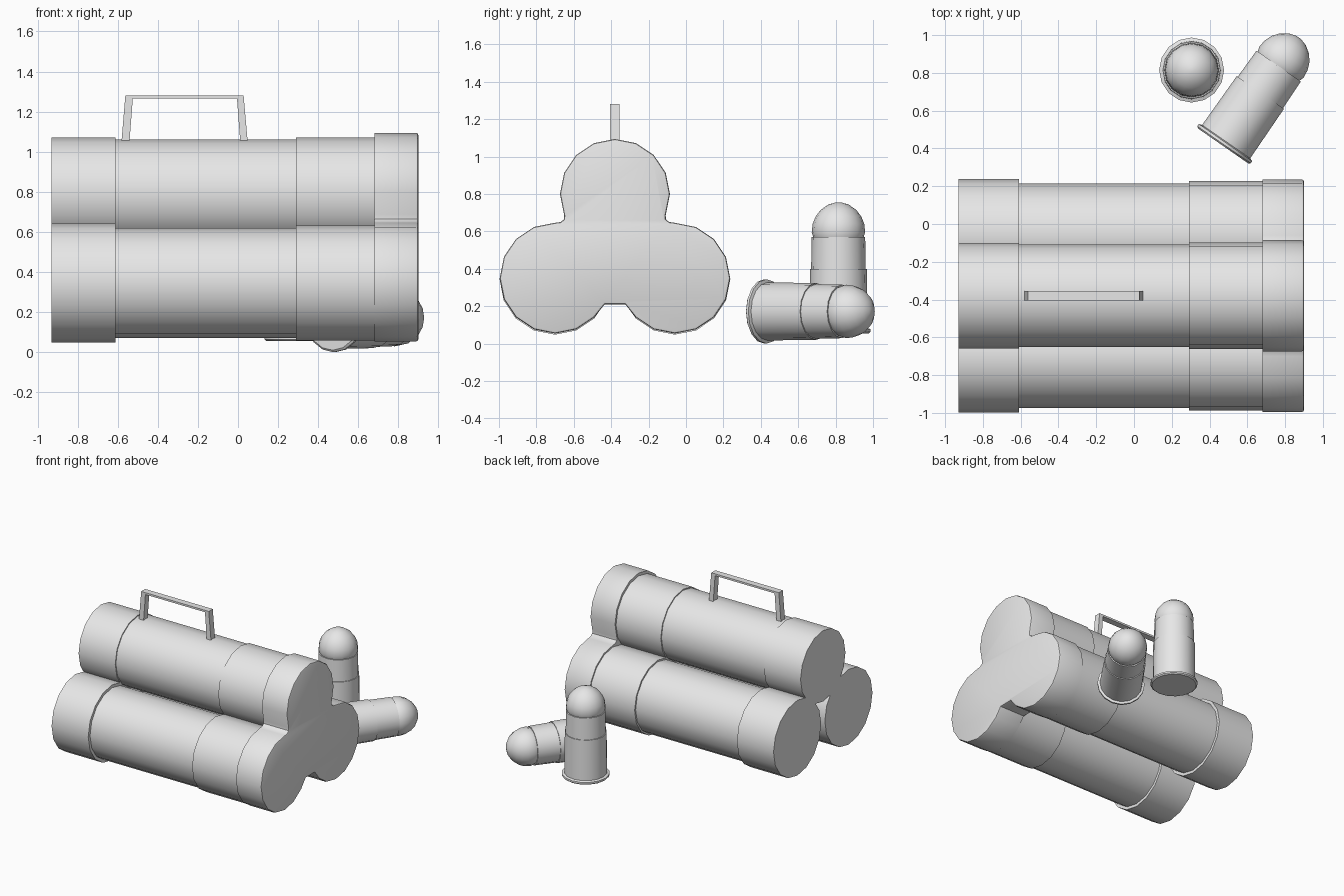
import bpy, bmesh, math
from mathutils import Matrix, Vector

if "Cube" in bpy.data.objects:
    bpy.data.objects.remove(bpy.data.objects["Cube"])

grey = bpy.data.materials.new("plain grey")
grey.diffuse_color = (0.8, 0.8, 0.8, 1)
grey.use_nodes = True
grey.node_tree.nodes["Principled BSDF"].inputs["Base Color"].default_value = grey.diffuse_color
SIDES = 16


def finish(name, bm, matrix=Matrix(), smooth=True):
    bmesh.ops.recalc_face_normals(bm, faces=bm.faces)
    mesh = bpy.data.meshes.new(name)
    bm.to_mesh(mesh)
    bm.free()
    mesh.materials.append(grey)
    obj = bpy.data.objects.new(name, mesh)
    bpy.context.collection.objects.link(obj)
    obj.matrix_world = matrix
    if smooth:
        bpy.ops.object.select_all(action='DESELECT')
        obj.select_set(True)
        bpy.context.view_layer.objects.active = obj
        bpy.ops.object.shade_smooth_by_angle(angle=math.radians(35))
    return obj


def lathe(name, profile, matrix):
    """Spin (radius, height) points around local z, closing both ends."""
    bm = bmesh.new()
    rings = []
    for r, h in profile:
        rings.append([bm.verts.new((r * math.cos(a), r * math.sin(a), h))
                      for a in (2 * math.pi * i / SIDES for i in range(SIDES))])
    for low, high in zip(rings, rings[1:]):
        for i in range(SIDES):
            j = (i + 1) % SIDES
            bm.faces.new((low[i], low[j], high[j], high[i]))
    bm.faces.new(rings[0])
    bm.faces.new(rings[-1])
    return finish(name, bm, matrix)


def prism(name, points, to_3d, depth, bevel=0):
    """Extrude a 2D outline along the vector depth."""
    bm = bmesh.new()
    face = bm.faces.new([bm.verts.new(to_3d(*p)) for p in points])
    new = bmesh.ops.extrude_face_region(bm, geom=[face])["geom"]
    moved = [g for g in new if isinstance(g, bmesh.types.BMVert)]
    bmesh.ops.translate(bm, verts=moved, vec=depth)
    if bevel:
        end = set(moved)
        rim = [e for e in bm.edges if e.verts[0] in end and e.verts[1] in end]
        bmesh.ops.bevel(bm, geom=rim, offset=bevel, segments=2, affect='EDGES', profile=0.5)
    return finish(name, bm)


# three stacked tubes, each with a rear collar and a wider front sleeve
along_x = Matrix.Rotation(math.pi / 2, 4, 'Y')
tubes = {
    "top_tube": (-0.38, 0.79, 0.272, 0.28, 0.281),
    "front_bottom_tube": (-0.70, 0.345, 0.274, 0.297, 0.287),
    "back_bottom_tube": (-0.06, 0.345, 0.274, 0.297, 0.287),
}
for name, (y, z, body, collar, sleeve) in tubes.items():
    lathe(name, [(collar, -0.93), (collar, -0.61), (body, -0.61),
                 (body, 0.29), (sleeve, 0.29), (sleeve, 0.75)],
          Matrix.Translation((0, y, z)) @ along_x)


# three-lobed end cap with filleted valleys
def arc(cy, cz, r, first, last):
    step = 1 if last > first else -1
    return [(cy + r * math.cos(i * math.pi / 8), cz + r * math.sin(i * math.pi / 8))
            for i in range(first, last + step, step)]


half = arc(0, 0.80, 0.294, 4, -1)
half += [(0.272, 0.665), (0.29, 0.65)]
half += arc(0.32, 0.35, 0.296, 4, -6)
half += [(0.055, 0.21)]
outline = half + [(-y, z) for y, z in reversed(half[1:])]
prism("end_cap", outline, lambda y, z: (0.68, y - 0.38, z), Vector((0.22, 0, 0)), 0.012)

# carrying handle on the top tube
handle = [(-0.582, 1.04), (-0.562, 1.28), (0.028, 1.28), (0.049, 1.04),
          (0.012, 1.04), (-0.005, 1.265), (-0.525, 1.265), (-0.542, 1.04)]
prism("handle", handle, lambda x, z: (x, -0.405, z), Vector((0, 0.05, 0)))

# two rounded shells: one standing, one lying on its side
shell = [(0.162, 0), (0.172, 0.008), (0.172, 0.022), (0.155, 0.028),
         (0.152, 0.345), (0.146, 0.345), (0.143, 0.515), (0.135, 0.515),
         (0.143, 0.54), (0.138, 0.585), (0.122, 0.625), (0.095, 0.66),
         (0.055, 0.688), (0.015, 0.70)]
lathe("standing_shell", shell, Matrix.Translation((0.305, 0.815, 0.055)))
direction = Vector((0.57, 0.82, 0)).normalized()
lathe("lying_shell", shell, Matrix.Translation((0.472, 0.413, 0.172))
      @ direction.to_track_quat('Z', 'Y').to_matrix().to_4x4())
